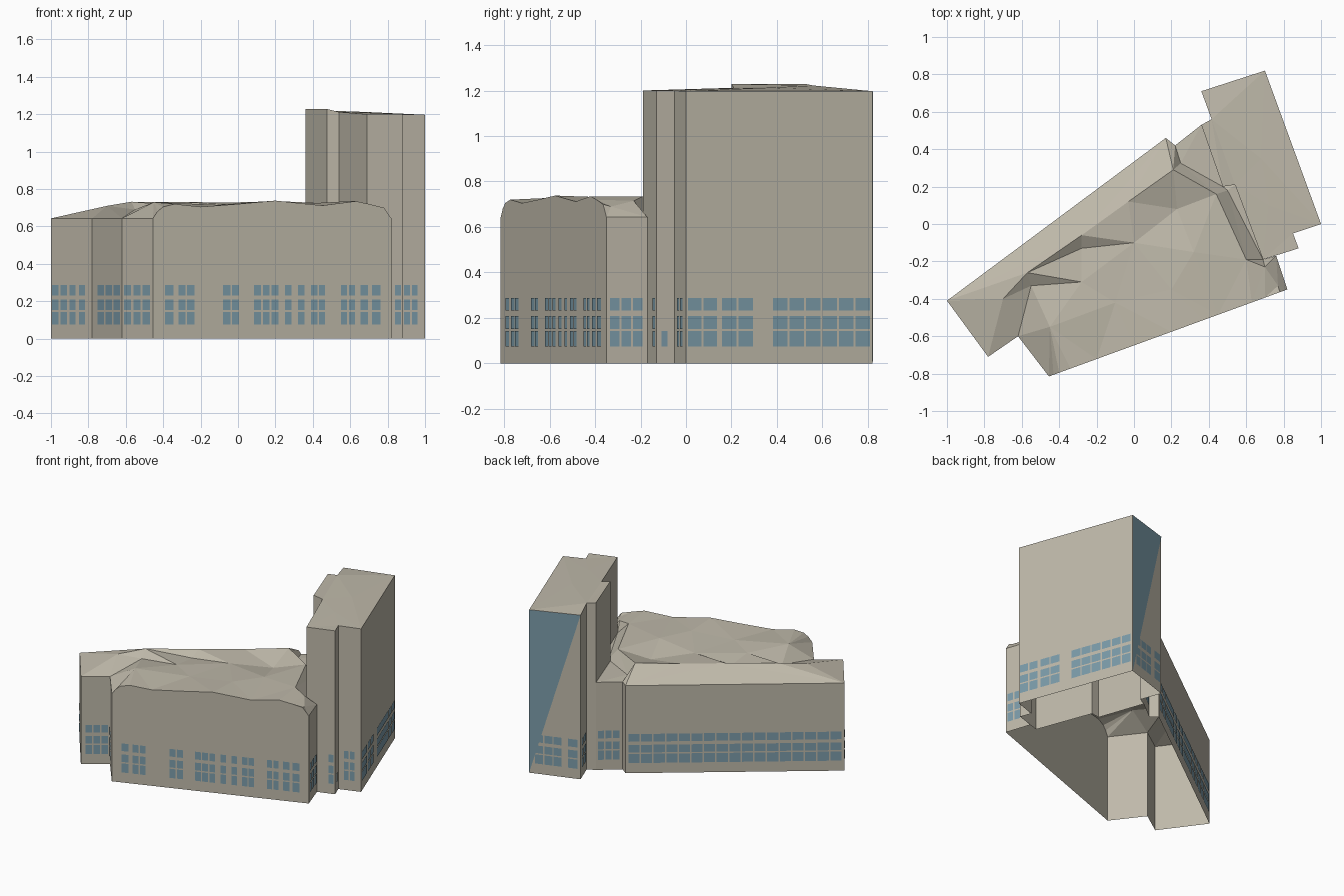
import bpy, bmesh, math
from mathutils import Vector
from mathutils.geometry import delaunay_2d_cdt

if "Cube" in bpy.data.objects:
    bpy.data.objects.remove(bpy.data.objects["Cube"])


def material(name, rgb):
    m = bpy.data.materials.new(name)
    m.diffuse_color = (*rgb, 1)
    m.use_nodes = True
    m.node_tree.nodes["Principled BSDF"].inputs["Base Color"].default_value = m.diffuse_color
    return m


STONE = material("stone beige", (0.52, 0.485, 0.40))
GLASS = material("window blue", (0.20, 0.33, 0.40))
ROWS = [(0.075, 0.142), (0.152, 0.208), (0.232, 0.288)]


def finish(bm, name, mat):
    me = bpy.data.meshes.new(name)
    bm.to_mesh(me)
    bm.free()
    me.materials.append(mat)
    ob = bpy.data.objects.new(name, me)
    bpy.context.collection.objects.link(ob)
    return ob


def block(name, rim, inner=(), ridge=()):
    """Open-bottomed block: walls down from a counter-clockwise rim, faceted roof on top."""
    pts = [Vector(p) for p in list(rim) + list(inner)]
    n = len(rim)
    flat = [p.xy for p in pts]
    creases = [(n + a, n + b) for a, b in ridge]
    co, _, tris, orig, _, _ = delaunay_2d_cdt(flat, creases, [list(range(n))], 1, 1e-5)
    bm = bmesh.new()
    top = [bm.verts.new((c.x, c.y, pts[o[0]].z if o else 0.7)) for c, o in zip(co, orig)]
    for t in tris:
        f = bm.faces.new([top[i] for i in t])
        f.normal_update()
        if f.normal.z < 0:
            f.normal_flip()
    at = {i: v for v, o in zip(top, orig) for i in o}
    low = [bm.verts.new((p.x, p.y, 0)) for p in pts[:n]]
    for i in range(n):
        j = (i + 1) % n
        bm.faces.new((low[i], low[j], at[j], at[i]))
    return finish(bm, name, STONE)


def windows(name, p, q, groups, rows=ROWS, gap=0.010):
    """Window plates on wall p-q; each group is (start, end, columns) as wall fractions."""
    p, q = Vector(p), Vector(q)
    d = q - p
    off = Vector((d.y, -d.x)).normalized() * 0.003
    g = gap / d.length / 2
    bm = bmesh.new()
    for a, b, cols in groups:
        w = (b - a) / cols
        for c in range(cols):
            l = p + d * (a + w * c + g) + off
            r = p + d * (a + w * (c + 1) - g) + off
            for z0, z1 in rows:
                bm.faces.new([bm.verts.new(v) for v in
                              ((*l, z0), (*r, z0), (*r, z1), (*l, z1))])
    finish(bm, name, GLASS)


# Footprint corners
W, SW, NOTCH, S, E = (-1, -.41), (-.78, -.71), (-.62, -.60), (-.455, -.815), (.82, -.35)
E2, N2, N1 = (.76, -.17), (.22, .42), (.17, .46)
T = [(.69, -.19), (.88, -.13), (.85, -.05), (1, 0), (.70, .82),
     (.36, .71), (.415, .56), (.36, .53), (.475, .20), (.54, .21)]
EAVE = .643


def south(x, z):
    return (x, S[1] + (x - S[0]) * (E[1] - S[1]) / (E[0] - S[0]), z)


# Main hall: wavy parapet on the south wall, rumpled raised roof inside a low eave
crest = [(-.43, .68), (-.40, .705), (-.34, .72), (-.2, .705), (0, .72), (.2, .738),
         (.37, .72), (.45, .712), (.63, .735), (.70, .72), (.78, .70)]
rim = [(*c, EAVE) for c in (W, SW, NOTCH, S)]
rim += [south(x, z) for x, z in crest]
rim += [(*c, EAVE) for c in (E, E2, T[0], T[9], T[8], T[7], N2, N1)]
inner = [(-.70, -.40, .71), (-.57, -.26, .732), (-.28, -.06, .73), (-.03, .12, .728),
         (.21, .29, .735), (.44, .16, .725), (.60, -.19, .735), (.70, -.23, .715),
         (.77, -.33, .69), (.25, .325, .65), (.50, .18, .65), (-.55, -.33, .69),
         (-.28, -.13, .69), (.23, .08, .675), (-.28, -.31, .71), (0, -.10, .715),
         (.32, -.15, .72), (-.1, -.42, .715), (.2, -.35, .73), (-.45, -.55, .73)]
block("main_hall", rim, inner, [(i, i + 1) for i in range(8)])

# Tower with a slightly higher west projection
tops = [1.2, 1.2, 1.2, 1.197, 1.197, 1.205, 1.222, 1.228, 1.228, 1.212]
block("tower", [(*c, z) for c, z in zip(T, tops)], [(.68, .35, 1.212), (.72, .1, 1.207)])

# Big glazed triangle on the tower's north wall
a, b = Vector(T[4]), Vector(T[5])
out = Vector((b.y - a.y, a.x - b.x)).normalized() * .002
a, b = a + out, b + out
bm = bmesh.new()
bm.faces.new([bm.verts.new(v) for v in ((*a, 0), (*b, 1.204), (*a, 1.196))])
finish(bm, "glazed_triangle", GLASS)

# South wall windows, spaced by x position
spans = [(-.395, -.34, 1), (-.325, -.23, 2), (-.085, .01, 2), (.08, .22, 3), (.245, .29, 1),
         (.315, .36, 1), (.385, .47, 2), (.545, .63, 2), (.65, .70, 1), (.71, .765, 1)]
L = E[0] - S[0]
windows("south_windows", S, E, [((x0 - S[0]) / L, (x1 - S[0]) / L, k) for x0, x1, k in spans])

# Remaining hall windows
windows("north_windows", N1, W, [(.01, .99, 17)])
windows("link_windows", T[7], N2, [(.04, .90, 3)])
windows("west_windows", W, SW, [(.01, .64, 3), (.66, .86, 1)], gap=.02)
windows("west_return_windows", SW, NOTCH, [(.14, .95, 3)])
windows("notch_windows", NOTCH, S, [(.04, .95, 3)], gap=.02)
windows("east_windows", E, E2, [(.06, .90, 3)])

# Tower windows
windows("tower_south_windows", T[0], T[1], [(.75, .98, 1)])
windows("tower_step_window", T[1], T[2], [(.2, .65, 1)], rows=ROWS[:1])
windows("tower_corner_windows", T[2], T[3], [(.22, .76, 2)])
windows("tower_east_windows", T[3], T[4], [(.005, .17, 2), (.185, .365, 2), (.46, .99, 6)])
windows("tower_north_windows", T[4], T[5], [(.1, .65, 3), (.74, .96, 1)])
windows("tower_west_window", T[5], T[6], [(.1, .85, 2)])
